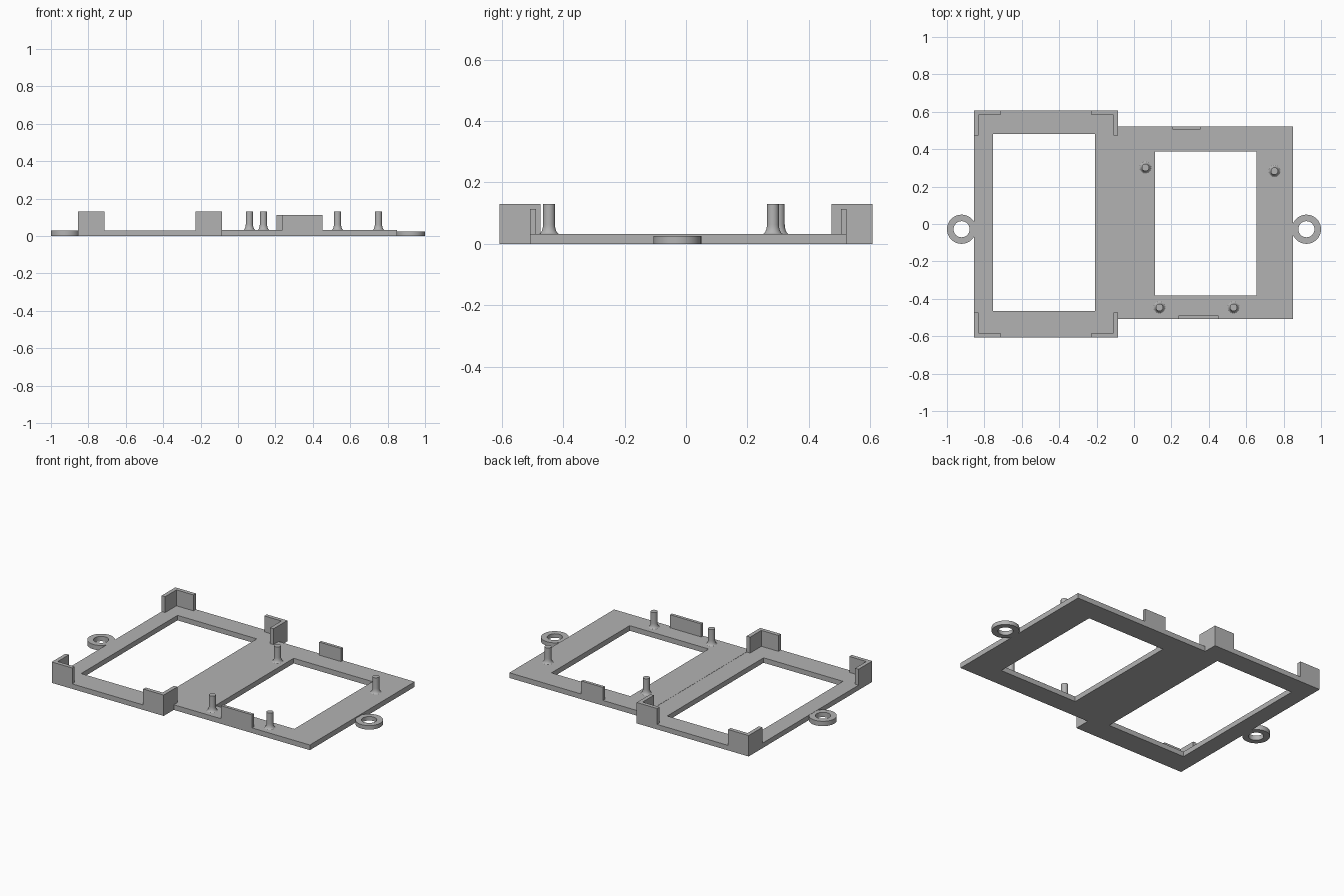
import bpy, bmesh, math

cube = bpy.data.objects.get("Cube")
if cube:
    bpy.data.objects.remove(cube, do_unlink=True)

grey = bpy.data.materials.new("mid_grey")
grey.use_nodes = True
colour = (0.45, 0.45, 0.45, 1)
grey.diffuse_color = colour
grey.node_tree.nodes["Principled BSDF"].inputs["Base Color"].default_value = colour


def finish(name, bm, smooth=False):
    bmesh.ops.recalc_face_normals(bm, faces=bm.faces)
    mesh = bpy.data.meshes.new(name)
    bm.to_mesh(mesh)
    bm.free()
    mesh.materials.append(grey)
    ob = bpy.data.objects.new(name, mesh)
    bpy.context.collection.objects.link(ob)
    if smooth:
        bpy.ops.object.select_all(action='DESELECT')
        ob.select_set(True)
        bpy.context.view_layer.objects.active = ob
        bpy.ops.object.shade_smooth_by_angle(angle=math.radians(35))
    return ob


def rect(x0, x1, y0, y1):
    return [(x0, y0), (x1, y0), (x1, y1), (x0, y1)]


def circle(cx, cy, r, n=40):
    return [(cx + r * math.cos(2 * math.pi * i / n),
             cy + r * math.sin(2 * math.pi * i / n)) for i in range(n)]


def bridge(bm, a, b):
    n = len(a)
    for i in range(n):
        j = (i + 1) % n
        bm.faces.new((a[i], a[j], b[j], b[i]))


def pierced_plate(name, outer, inner, z0, z1, smooth=False):
    """Flat plate with one opening through it."""
    bm = bmesh.new()
    loops = [[bm.verts.new((x, y, z)) for x, y in pts]
             for pts, z in ((outer, z0), (outer, z1), (inner, z1), (inner, z0))]
    for i in range(4):
        bridge(bm, loops[i], loops[(i + 1) % 4])
    return finish(name, bm, smooth)


def prism(name, pts, z0, z1):
    bm = bmesh.new()
    low = [bm.verts.new((x, y, z0)) for x, y in pts]
    high = [bm.verts.new((x, y, z1)) for x, y in pts]
    bm.faces.new(low)
    bm.faces.new(high)
    bridge(bm, low, high)
    return finish(name, bm)


def post(name, cx, cy, profile):
    """Turned peg with a flared foot."""
    bm = bmesh.new()
    loops = [[bm.verts.new((x, y, z)) for x, y in circle(cx, cy, r, 24)]
             for r, z in profile]
    for a, b in zip(loops, loops[1:]):
        bridge(bm, a, b)
    bm.faces.new(loops[0])
    bm.faces.new(loops[-1])
    return finish(name, bm, True)


BASE = 0.031
TOP = 0.13
X0, X1, Y = -0.856, -0.086, 0.607

# Two window frames, side by side
pierced_plate("large_frame", rect(X0, X1, -Y, Y),
              rect(-0.754, -0.208, -0.465, 0.482), 0, BASE)
pierced_plate("small_frame", rect(X1, 0.85, -0.508, 0.522),
              rect(0.112, 0.655, -0.382, 0.387), 0, BASE + 0.001)

# L-shaped corner walls on the large frame
LEG_X, LEG_Y, T = 0.141, 0.134, 0.024
for cx, dx, side in ((X0, 1, "right"), (X1, -1, "left")):
    for cy, dy, end in ((-Y, 1, "front"), (Y, -1, "back")):
        shape = [(0, 0), (LEG_X, 0), (LEG_X, T), (T, T), (T, LEG_Y), (0, LEG_Y)]
        prism(f"corner_wall_{end}_{side}",
              [(cx + dx * u, cy + dy * v) for u, v in shape], BASE, TOP)

# Edge tabs on the small frame
prism("front_edge_tab", rect(0.238, 0.452, -0.508, -0.489), BASE, 0.113)
prism("back_edge_tab", rect(0.206, 0.356, 0.504, 0.522), BASE, 0.113)

# Mounting posts with filleted feet
R, FILLET = 0.0195, 0.016
profile = [(R + FILLET * (1 - math.sin(a)), BASE + 2 * FILLET * (1 - math.cos(a)))
           for a in (math.pi / 2 * i / 6 for i in range(7))]
profile.append((R, TOP))
for i, (x, y) in enumerate([(0.061, 0.302), (0.751, 0.283),
                            (0.136, -0.446), (0.532, -0.446)]):
    post(f"mounting_post_{i + 1}", x, y, profile)

# Screw eyelets at both ends
for s, side, h in ((-1, "right", 0.03), (1, "left", 0.025)):
    cx, cy = s * 0.922, -0.028
    pierced_plate(f"screw_eyelet_{side}", circle(cx, cy, 0.078),
                  circle(cx, cy, 0.043), 0, h, True)
